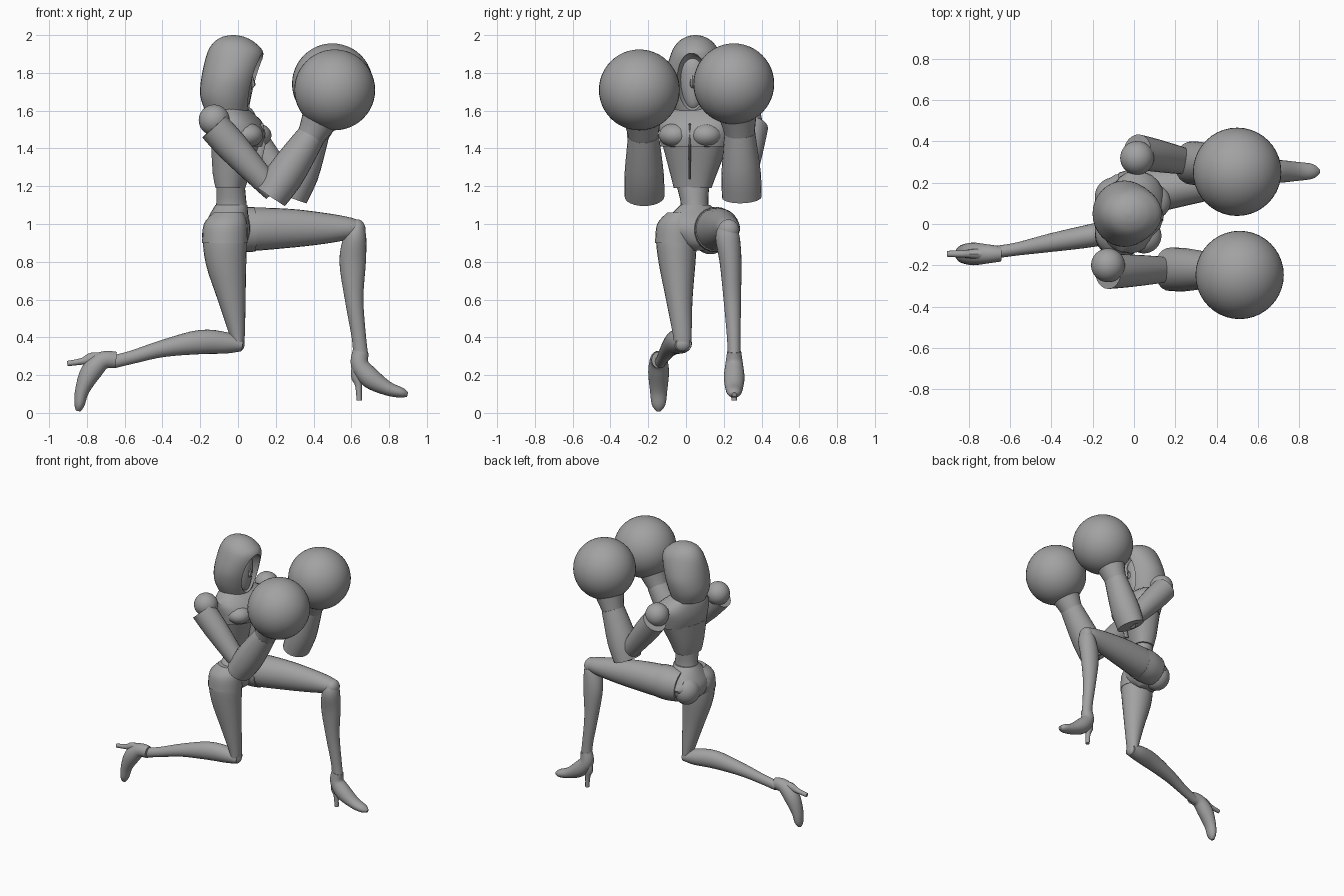
import bpy, bmesh, math
from mathutils import Vector, Matrix

cube = bpy.data.objects.get("Cube")
if cube:
    bpy.data.objects.remove(cube, do_unlink=True)

grey = bpy.data.materials.new("plain grey")
grey.use_nodes = True
grey.diffuse_color = (0.36, 0.36, 0.36, 1)
grey.node_tree.nodes["Principled BSDF"].inputs["Base Color"].default_value = grey.diffuse_color

SIDEWAYS = Vector((0, 1, 0))
SHOULDER_LINE = Vector((0.26, 0.97, 0))


def finish(name, bm, sharp_angle=35):
    """Turn a bmesh into a shaded, coloured object."""
    mesh = bpy.data.meshes.new(name)
    bmesh.ops.recalc_face_normals(bm, faces=bm.faces)
    bm.to_mesh(mesh)
    bm.free()
    mesh.materials.append(grey)
    part = bpy.data.objects.new(name, mesh)
    bpy.context.collection.objects.link(part)
    bpy.ops.object.select_all(action="DESELECT")
    part.select_set(True)
    bpy.context.view_layer.objects.active = part
    bpy.ops.object.shade_smooth_by_angle(angle=math.radians(sharp_angle))
    return part


def spline(sections, steps):
    """Catmull-Rom interpolation through sections of any length."""
    dense = []
    last = len(sections) - 1
    for i in range(last):
        before, start = sections[max(i - 1, 0)], sections[i]
        end, after = sections[i + 1], sections[min(i + 2, last)]
        for k in range(steps):
            t = k / steps
            dense.append([b + t * (c - a + t * (2*a - 5*b + 4*c - d + t * (3*(b - c) + d - a))) / 2
                          if t else b for a, b, c, d in zip(before, start, end, after)])
    return dense + [list(sections[last])]


def loft(name, sections, across=SIDEWAYS, steps=4, sides=24, power=1.0, place=None, level=False):
    """Skin rings given as (x, y, z, half width, half depth)."""
    rows = spline(sections, steps)
    centres = [Vector(row[:3]) for row in rows]
    bm = bmesh.new()
    rings = []
    for i, row in enumerate(rows):
        along = (centres[min(i + 1, len(rows) - 1)] - centres[max(i - 1, 0)]).normalized()
        if level:
            along = Vector((0, 0, math.copysign(1, along.z)))
        side = (across - along * across.dot(along)).normalized()
        depth = along.cross(side)
        ring = []
        for j in range(sides):
            turn = math.tau * j / sides
            c, s = (math.copysign(abs(f) ** power, f) for f in (math.cos(turn), math.sin(turn)))
            ring.append(bm.verts.new(centres[i] + side * c * row[3] + depth * s * row[4]))
        rings.append(ring)
    for low, high in zip(rings, rings[1:]):
        for j in range(sides):
            k = (j + 1) % sides
            bm.faces.new((low[j], low[k], high[k], high[j]))
    bm.faces.new(rings[0][::-1])
    bm.faces.new(rings[-1])
    if place:
        bm.transform(place)
    return finish(name, bm)


def ball(name, centre, size):
    bm = bmesh.new()
    bmesh.ops.create_uvsphere(bm, u_segments=40, v_segments=24, radius=1)
    bm.transform(Matrix.Translation(centre) @ Matrix.Diagonal((*size, 1)))
    return finish(name, bm)


# Hood with an oval opening, and the head inside it
hood = loft("hood", [(-.06, .05, 1.6, .12, .115), (-.06, .05, 1.68, .15, .14),
                     (-.043, .05, 1.78, .16, .15), (-.015, .05, 1.9, .13, .15),
                     (-.02, .05, 1.96, .095, .11), (-.025, .05, 1.99, .05, .06),
                     (-.025, .05, 2.0, .01, .01)], level=True, sides=32)
opening = ball("hood_opening_cutter", (.12, .03, 1.74), (.12, .085, .165))
opening.hide_render = True
opening.hide_set(True)
cut = hood.modifiers.new("face opening", "BOOLEAN")
cut.object = opening
cut.solver = "EXACT"
bpy.context.view_layer.objects.active = hood
hood.select_set(True)
bpy.ops.object.modifier_apply(modifier=cut.name)
bpy.data.objects.remove(opening, do_unlink=True)
bpy.ops.object.shade_smooth_by_angle(angle=math.radians(35))
loft("face", [(.0, .04, 1.6, .02, .03), (.0, .04, 1.64, .05, .06), (.0, .04, 1.74, .075, .075),
              (.0, .04, 1.85, .07, .07), (.0, .04, 1.91, .02, .02)], level=True)
loft("nose", [(.06, .035, 1.8, .008, .01), (.075, .035, 1.74, .014, .018),
              (.065, .035, 1.72, .008, .01)], level=True, sides=8)
loft("neck", [(-.04, .06, 1.52, .07, .07), (-.04, .05, 1.66, .055, .06)], steps=1)

# Torso: chest plates, ribs, waist and pelvis
loft("upper_chest", [(.0, .05, 1.41, .185, .13), (.0, .055, 1.48, .195, .145),
                     (-.015, .06, 1.55, .2, .125), (-.04, .06, 1.61, .13, .085),
                     (-.045, .06, 1.64, .06, .06)],
     SHOULDER_LINE, steps=2, power=.85, level=True)
loft("rib_plates", [(-.04, .035, 1.19, .1, .075), (-.035, .04, 1.27, .125, .095),
                    (-.01, .05, 1.42, .175, .125)],
     SHOULDER_LINE, steps=2, power=.85, level=True)
for side in (-1, 1):
    centre = Vector((.07, .025, 1.47)) + SHOULDER_LINE * side * .085
    ball("left_bust" if side > 0 else "right_bust", centre, (.085, .085, .065))
loft("breastbone_ridge", [(.085, .02, 1.24, .006, .02), (.125, .02, 1.42, .006, .02),
                          (.115, .02, 1.53, .006, .02)], steps=1, sides=8)
loft("waist", [(-.035, .05, 1.04, .085, .09), (-.035, .045, 1.11, .073, .08),
               (-.04, .035, 1.22, .09, .075)], level=True)
loft("pelvis", [(-.06, .06, .86, .03, .06), (-.065, .06, .9, .11, .11), (-.06, .055, .97, .19, .125),
                (-.05, .05, 1.04, .14, .105), (-.035, .05, 1.1, .08, .085)], level=True)
for name, y in (("right_buttock", -.03), ("left_buttock", .13)):
    ball(name, (-.1, y, .94), (.09, .095, .1))

# Kneeling right leg
loft("right_thigh", [(-.07, -.04, 1.0, .09, .09), (-.07, -.05, .93, .108, .115),
                     (-.063, -.047, .8, .098, .108), (-.032, -.035, .6, .07, .073),
                     (-.005, -.02, .42, .05, .042), (.0, -.018, .35, .045, .03)])
loft("right_hip_cuff", [(-.07, -.052, .9, .112, .12), (-.066, -.045, 1.0, .108, .115),
                        (-.05, -.03, 1.06, .07, .08)], level=True)
ball("right_knee", (.0, -.02, .365), (.035, .045, .042))
loft("right_shin", [(.02, -.015, .36, .045, .035), (-.06, -.025, .37, .055, .056),
                    (-.2, -.055, .375, .056, .064), (-.4, -.09, .34, .045, .045),
                    (-.56, -.12, .295, .032, .035), (-.66, -.135, .27, .03, .034)])

# Raised left leg
loft("left_thigh", [(-.1, .14, .96, .08, .08), (.03, .155, .97, .11, .113),
                    (.25, .185, .977, .095, .105), (.45, .21, .977, .075, .083),
                    (.6, .225, .977, .06, .056), (.66, .23, .975, .035, .03)])
loft("left_hip_cuff", [(-.06, .145, .965, .105, .11), (.02, .155, .97, .115, .12),
                       (.09, .16, .972, .112, .118)])
ball("left_knee", (.63, .225, .97), (.045, .055, .055))
loft("left_shin", [(.63, .22, .99, .045, .04), (.62, .22, .93, .064, .06),
                   (.607, .236, .8, .058, .07), (.615, .245, .6, .046, .049),
                   (.64, .253, .4, .036, .038), (.65, .255, .3, .034, .04)])


# High-heeled feet, modelled around the ankle and turned into place
def foot(side, place):
    loft(side + "_shoe", [(.0, 0, .0, .037, .043), (-.005, 0, -.07, .047, .048),
                          (.05, 0, -.14, .055, .055), (.14, 0, -.195, .046, .038),
                          (.215, 0, -.218, .036, .027), (.248, 0, -.228, .012, .012)], place=place)
    loft(side + "_heel", [(-.01, 0, -.06, .032, .035), (-.02, 0, -.13, .024, .032),
                          (-.012, 0, -.18, .018, .018), (-.008, 0, -.26, .015, .014)],
         place=place, sides=12)


foot("left", Matrix.Translation((.65, .255, .325)))
foot("right", Matrix.Translation((-.645, -.145, .28)) @ Matrix.Rotation(math.radians(84), 4, "Y"))


# Arms: shoulder ball, flared upper arm, forearm sleeve, cuff and round glove
def arm(side, shoulder, elbow, wrist, glove):
    shoulder, elbow, wrist, glove = map(Vector, (shoulder, elbow, wrist, glove))
    ball(side + "_shoulder", shoulder, (.082,) * 3)
    outward = Vector((0, math.copysign(.03, shoulder.y), -.035))
    top = shoulder + outward
    loft(side + "_upper_arm", [(*top, .085, .085), (*top.lerp(elbow, .3), .08, .085),
                               (*top.lerp(elbow, .8), .065, .065), (*elbow, .05, .055)], steps=2)
    down = (elbow - wrist).normalized()
    loft(side + "_forearm", [(*(elbow + down * .03), .105, .09), (*(elbow - down * .1), .105, .1),
                             (*elbow.lerp(wrist, .7), .092, .088), (*wrist, .082, .075)], steps=2)
    loft(side + "_glove_cuff", [(*(wrist + down * .03), .075, .07), (*wrist.lerp(glove, .15), .088, .085),
                                (*wrist.lerp(glove, .5), .11, .11)])
    ball(side + "_glove", glove, (.214,) * 3)


arm("right", (-.126, -.2, 1.55), (.19, -.22, 1.17), (.39, -.225, 1.47), (.512, -.247, 1.71))
arm("left", (.015, .32, 1.55), (.29, .295, 1.17), (.41, .285, 1.48), (.5, .253, 1.742))
